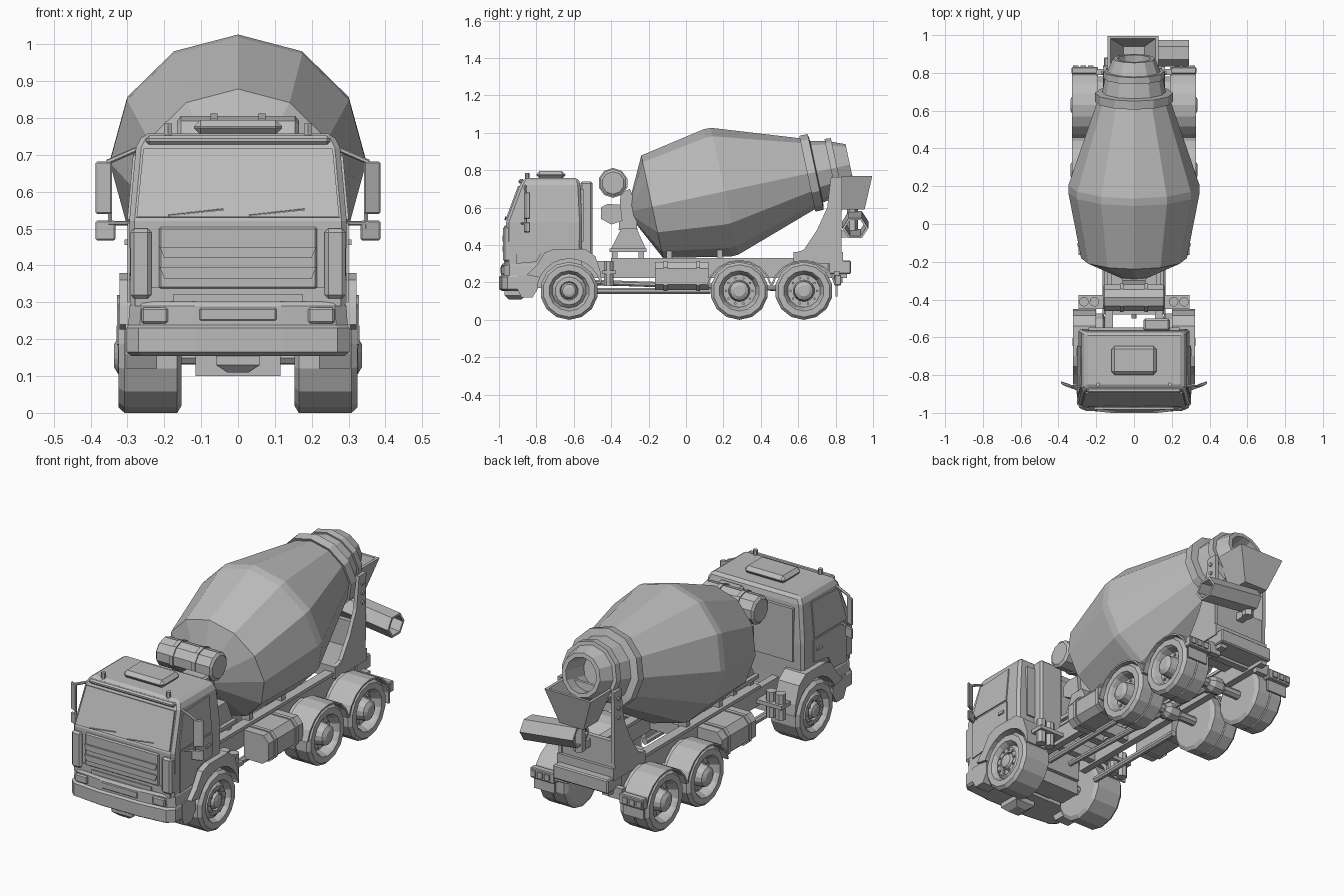
import bpy, bmesh, math
from mathutils import Vector

mat = bpy.data.materials.new("plain_grey")
mat.diffuse_color = (0.5, 0.5, 0.5, 1)


def loft(name, rings, closed=False):
    """Bridge rings of points and cap both ends (or join the last to the first)."""
    bm = bmesh.new()
    vs = [[bm.verts.new(p) for p in r] for r in rings]
    n = len(vs[0])
    pairs = list(zip(vs, vs[1:])) + ([(vs[-1], vs[0])] if closed else [])
    for a, b in pairs:
        for i in range(n):
            j = (i + 1) % n
            bm.faces.new((a[i], a[j], b[j], b[i]))
    if not closed:
        bm.faces.new(vs[0])
        bm.faces.new(vs[-1])
    bmesh.ops.recalc_face_normals(bm, faces=bm.faces)
    me = bpy.data.meshes.new(name)
    bm.to_mesh(me)
    bm.free()
    me.materials.append(mat)
    ob = bpy.data.objects.new(name, me)
    bpy.context.collection.objects.link(ob)
    return ob


def rect(z, x0, x1, y0, y1):
    return [(x0, y0, z), (x1, y0, z), (x1, y1, z), (x0, y1, z)]


def box(name, x0, x1, y0, y1, z0, z1, bevel=0):
    ob = loft(name, [rect(z0, x0, x1, y0, y1), rect(z1, x0, x1, y0, y1)])
    if bevel:
        add_bevel(ob, bevel)
    return ob


def side_prism(name, pts, x0, x1):
    return loft(name, [[(x, y, z) for y, z in pts] for x in (x0, x1)])


def lathe(name, prof, n, o, d, u, off=0.0):
    o, d, u = Vector(o), Vector(d).normalized(), Vector(u).normalized()
    v = d.cross(u)
    angs = [off + 2 * math.pi * k / n for k in range(n)]
    return loft(name, [[o + d * t + (u * math.cos(a) + v * math.sin(a)) * r for a in angs]
                       for t, r in prof])


def rod(name, a, b, r, n=8):
    a, b = Vector(a), Vector(b)
    d = b - a
    u = d.cross(Vector((0.3, 0.5, 0.81)))
    return lathe(name, [(0, r), (d.length, r)], n, a, d, u)


def plate(name, pts, shift):
    return loft(name, [pts, [Vector(p) + Vector(shift) for p in pts]])


def add_bevel(ob, w):
    m = ob.modifiers.new("bevel", 'BEVEL')
    m.width, m.segments = w, 1


def cut(ob, cutter):
    m = ob.modifiers.new("cut", 'BOOLEAN')
    m.operation, m.object, m.solver = 'DIFFERENCE', cutter, 'EXACT'


X, Z = (1, 0, 0), (0, 0, 1)
FRONT_Y, REAR_Y, R = -0.625, (0.285, 0.63), 0.155

# mixer drum, tilted 12 degrees, with collar rings and open mouth
t = math.radians(12)
lathe("drum", [(-.472, .067), (-.366, .28), (-.01, .348), (.03, .347), (.485, .193), (.482, .207),
               (.528, .207), (.533, .168), (.61, .153), (.61, .163), (.645, .16), (.645, .14),
               (.715, .112), (.715, .09), (.56, .09)],
      12, (0, .177, .681), (0, math.cos(t), math.sin(t)), (0, -math.sin(t), math.cos(t)))

# cab shell with arch cut
arch = lathe("arch_cutter", [(-.5, .172), (.5, .172)], 24, (0, FRONT_Y, R), X, Z)
arch.hide_render = True
arch.hide_set(True)
cab = loft("cab", [rect(.24, -.29, .29, -.96, -.56), rect(.52, -.295, .295, -.962, -.555),
                   rect(.72, -.277, .277, -.888, -.565), rect(.758, -.258, .258, -.865, -.575)])
add_bevel(cab, .014)
cut(cab, arch)
box("roof_hatch", -.12, .12, -.80, -.645, .755, .795, .018)
box("visor", -.25, .25, -.895, -.865, .728, .752, .008)
box("rear_intake", .05, .19, -.565, -.50, .34, .74, .01)
box("rear_panel", -.24, .24, -.565, -.548, .42, .70)


def face_y(z):
    return -.962 + (z - .52) * .37


# windscreen, wipers and front panels
plate("windscreen", [(x, face_y(z), z) for x, z in
                     ((-.275, .53), (.275, .53), (.257, .715), (-.257, .715))], (0, -.008, .002))
for x in (-.19, .03):
    rod("wiper", (x, face_y(.535) - .012, .535), (x + .15, face_y(.55) - .012, .552), .003, 4)
box("grille_panel", -.215, .215, -.972, -.95, .335, .505, .006)
for z in (.365, .42):
    plate("grille_slat", [(-.20, -.972, z), (.20, -.972, z), (.212, -.972, z + .03),
                          (-.212, -.972, z + .03)], (0, -.009, 0))
box("number_panel", -.175, .175, -.974, -.95, .30, .322)
box("sill_panel", -.28, .28, -.968, -.94, .29, .34)

# bumper, swept back at the corners
plan = [(-.302, -.78), (-.302, -.955), (-.27, -.985), (-.12, -1.0), (.12, -1.0),
        (.27, -.985), (.302, -.955), (.302, -.78)]
bump = loft("bumper", [[(x * s, y + dy, z) for x, y in plan] for z, s, dy in
                       ((.155, .96, .015), (.165, 1, 0), (.23, 1, 0), (.238, .985, .012),
                        (.29, .975, .012), (.302, .95, .02))])
cut(bump, arch)
box("plate_holder", -.105, .105, -.993, -.97, .25, .285, .004)
box("tow_hatch", -.033, .033, -1.0, -.98, .175, .22)
loft("tow_lip", [rect(.11, -.03, .03, -.95, -.88), rect(.13, -.06, .06, -.97, -.85),
                 rect(.157, -.06, .06, -.97, -.85)])
box("sump", -.115, .115, -.70, -.58, .10, .20)
box("engine", -.11, .11, -.93, -.56, .17, .33)

fender = [(-.85, .24), (-.80, .29), (-.755, .36), (-.70, .38), (-.54, .38), (-.485, .34),
          (-.455, .25), (-.45, .19), (-.50, .17)]
for s in (1, -1):
    # doors, side windows and trim on each side of the cab
    def wall(y, z):
        return (s * (.294 - max(0, z - .52) * .09), y, z)
    plate("door", [wall(y, z) for y, z in ((-.91, .30), (-.91, .515), (-.64, .515), (-.64, .40),
                                           (-.76, .38), (-.80, .31))], (s * .006, 0, 0))
    plate("side_window", [wall(y, z) for y, z in ((-.915, .525), (-.865, .70), (-.645, .71),
                                                  (-.645, .525))], (s * .007, 0, 0))
    box("door_handle", s * .296, s * .308, -.70, -.66, .455, .47)
    rod("roof_lamp", (s * .19, -.85, .75), (s * .19, -.85, .785), .012, 6)
    box("corner_panel", s * .235, s * .292, -.978, -.92, .31, .50, .01)
    box("headlight", s * .19, s * .262, -.989, -.96, .242, .286, .006)
    # mirrors, angled slightly backward
    for name, x0, z0, z1 in (("mirror", .342, .54, .682), ("small_mirror", .333, .468, .522)):
        sec = [(x0, -.868), (.385, -.848), (.387, -.832), (x0, -.85)]
        add_bevel(loft(name, [[(s * x, y, z) for x, y in sec] for z in (z0, z1)]), .004)
    rod("mirror_arm", (s * .275, -.86, .715), (s * .355, -.857, .68), .007, 6)
    rod("mirror_post", (s * .347, -.857, .68), (s * .347, -.857, .50), .006, 6)
    rod("mirror_brace", (s * .29, -.88, .515), (s * .35, -.857, .515), .006, 6)
    # front fender and step
    f = side_prism("front_fender", fender, s * .20, s * .322)
    cut(f, arch)
    side_prism("step", [(-.90, .16), (-.88, .12), (-.82, .12), (-.79, .17), (-.79, .24), (-.90, .24)],
               s * .22, s * .305)

    # wheels: flat front hubs with lugs, deep rear hubs
    for y in (FRONT_Y,) + REAR_Y:
        tyre = [(.153, .135), (.165, R)]
        if y > 0:
            tyre += [(.236, R), (.24, .15), (.244, R)]
        tyre += [(.308, R), (.324, .14), (.324, .108), (.312, .10)]
        hub = [(.295, .092), (.312, .075), (.312, .05), (.30, .045), (.32, .035), (.325, .02)] \
            if y < 0 else [(.275, .088), (.275, .058), (.325, .05), (.337, .03)]
        lathe("wheel", tyre + hub, 14, (0, y, R), (s, 0, 0), Z)
        for k in range(10):
            a = 2 * math.pi * k / 10
            r, x = (.062, .308) if y < 0 else (.071, .272)
            c = Vector((s * x, y + r * math.cos(a), R + r * math.sin(a)))
            rod("wheel_nut", c, c + Vector((s * .012, 0, 0)), .007, 6)

    # rear fenders
    for y in REAR_Y:
        arc = [(y + ry * math.cos(a), R + rz * math.sin(a))
               for ry, rz, ks in ((.178, .165, range(9)), (.168, .157, range(8, -1, -1)))
               for a in [math.pi * (.06 + .88 * k / 8) for k in ks]]
        side_prism("rear_fender", arc, s * .19, s * .328)
    box("tail_lamp_bar", s * .19, s * .33, .795, .83, .185, .24, .004)
    for x in (.215, .255, .295):
        box("tail_lamp", s * x, s * (x + .028), .825, .838, .197, .228)
    box("lamp_bracket", s * .12, s * .20, .79, .82, .20, .26)
    box("mud_flap", s * .2, s * .32, .80, .81, .125, .20)

    # fuel tank with straps
    for name, g, y0, y1 in (("fuel_tank", 0, -.165, .12), ("tank_strap", .005, -.12, -.10),
                            ("tank_strap", .005, .055, .075)):
        sec = [(.15, .16), (.26, .16), (.295, .19), (.295, .275), (.265, .31), (.15, .31)]
        loft(name, [[(s * (x + (g if x > .2 else 0)), y, z + (g if z > .23 else -g))
                     for x, z in sec] for y in (y0, y1)])

    # air cylinders on a bracket behind the cab
    box("cylinder_bracket", s * .12, s * .295, -.45, -.375, .245, .265)
    for x in (.21, .265):
        rod("air_cylinder", (s * x, -.412, .18), (s * x, -.412, .315), .026)

    # chassis rails and drum stands
    box("chassis_rail", s * .112, s * .15, -.56, .86, .225, .315)
    box("subframe", s * .105, s * .155, -.40, .80, .315, .332)
    for y in (-.09, .18):
        box("roller_stand", s * .09, s * .14, y - .015, y + .015, .32, .375)
    rod("side_pipe", (s * .15, -.48, .155), (s * .15, .13, .155), .017)

    # rear tower side plate with bolts
    side_prism("tower_plate", [(.575, .355), (.63, .375), (.70, .48), (.755, .60), (.775, .765),
                               (.835, .765), (.83, .36)], s * .145, s * .165)
    for z in (.62, .67, .72):
        rod("tower_bolt", (s * .165, .80, z), (s * .173, .80, z), .011, 6)

# cross members, axles and drive shaft
for y in (-.46, -.20, .12, .46, .74):
    box("cross_member", -.115, .115, y - .02, y + .02, .235, .30)
for y in (FRONT_Y,) + REAR_Y:
    rod("axle", (-.17, y, R), (.17, y, R), .025)
for y in REAR_Y:
    lathe("differential", [(-.05, .03), (-.025, .045), (.025, .045), (.05, .03)], 8, (0, y, R), X, Z)
rod("drive_shaft", (0, -.50, .20), (0, .60, .165), .015)

# drum drive: tank, pump, column and pedestal
lathe("water_tank", [(-.165, .06), (-.155, .074), (-.075, .074), (-.075, .08), (-.055, .08),
                     (-.055, .074), (.055, .074), (.055, .08), (.075, .08), (.075, .074),
                     (.155, .074), (.165, .06)], 10, (0, -.39, .732), X, Z)
side_prism("pump", [(-.455, .54), (-.455, .60), (-.42, .62), (-.35, .615), (-.34, .53), (-.40, .51)],
           -.08, .08)
side_prism("drive_column", [(-.36, .48), (-.35, .68), (-.30, .70), (-.27, .62), (-.26, .48)], -.06, .06)
side_prism("pedestal", [(-.40, .38), (-.345, .49), (-.265, .49), (-.215, .38)], -.12, .12)
box("pedestal_foot", -.14, .14, -.41, -.21, .362, .382)
for y in (-.38, -.24):
    box("pedestal_leg", -.12, .12, y - .015, y + .015, .31, .365)

# rear base, hopper and swing chute
box("rear_base", -.165, .165, .575, .84, .30, .362)
box("rear_beam", -.16, .16, .76, .882, .245, .318, .006)
box("tower_back", -.15, .15, .80, .825, .36, .50)
loft("hopper", [rect(.59, -.07, .07, .835, .955), rect(.77, -.14, .13, .815, .996),
                rect(.77, -.125, .115, .83, .982), rect(.61, -.055, .055, .85, .94)])
rod("chute_pivot", (0, .89, .44), (0, .89, .60), .03, 6)
box("chute_arm", -.02, .02, .82, .90, .44, .48)
rings = []
for r, x in ((1, -.02), (1, .29), (.8, .29), (.8, -.02)):
    rings.append([(x, .905 + .07 * r * math.cos(a), .525 - x * .12 + .062 * r * math.sin(a))
                  for a in [math.pi * k / 3 for k in range(6)]])
loft("chute", rings, closed=True)
